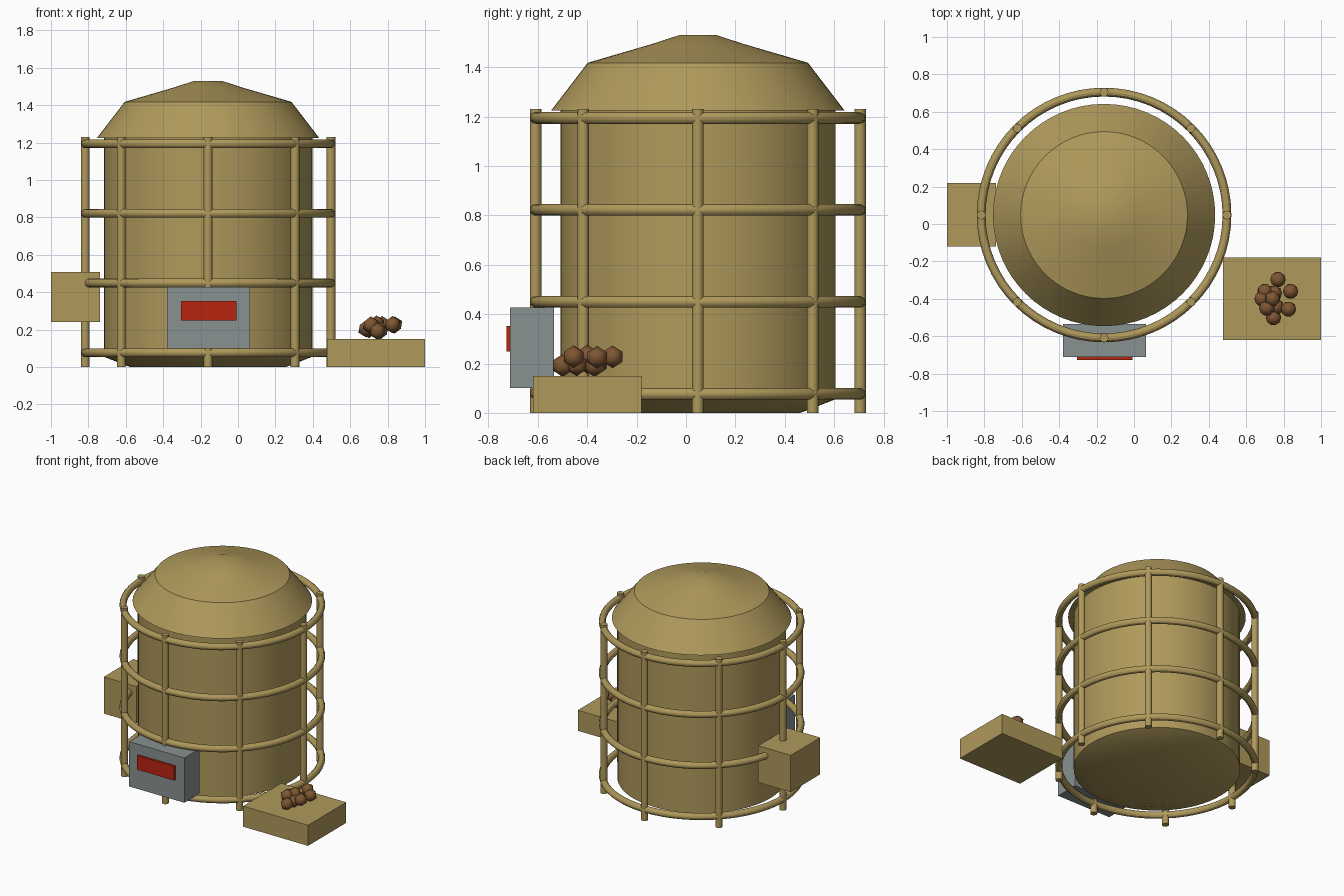
import bpy, bmesh, math
from mathutils import Matrix

if "Cube" in bpy.data.objects:
    bpy.data.objects.remove(bpy.data.objects["Cube"])

CX, CY = -0.16, 0.048      # tank axis
CAGE_R, TUBE_R = 0.657, 0.0235


def material(name, rgb):
    m = bpy.data.materials.new(name)
    m.diffuse_color = (*rgb, 1)
    m.use_nodes = True
    m.node_tree.nodes["Principled BSDF"].inputs["Base Color"].default_value = m.diffuse_color
    return m


TAN = material("tan_paint", (0.43, 0.32, 0.105))
GREY = material("grey_metal", (0.25, 0.285, 0.285))
RED = material("red_panel", (0.48, 0.018, 0.005))
BROWN = material("brown_ore", (0.21, 0.093, 0.033))


def finish(bm, name, mat, smooth=None):
    bmesh.ops.recalc_face_normals(bm, faces=bm.faces)
    mesh = bpy.data.meshes.new(name)
    bm.to_mesh(mesh)
    bm.free()
    mesh.materials.append(mat)
    ob = bpy.data.objects.new(name, mesh)
    bpy.context.collection.objects.link(ob)
    if smooth:
        bpy.ops.object.select_all(action='DESELECT')
        ob.select_set(True)
        bpy.context.view_layer.objects.active = ob
        bpy.ops.object.shade_smooth_by_angle(angle=math.radians(smooth))
    return ob


def box(name, mat, x, y, z):
    bm = bmesh.new()
    size = [b - a for a, b in (x, y, z)]
    mid = [(a + b) / 2 for a, b in (x, y, z)]
    bmesh.ops.create_cube(bm, size=1, matrix=Matrix.Translation(mid) @ Matrix.Diagonal((*size, 1)))
    return finish(bm, name, mat)


def lathe(name, mat, profile, segments, closed=False):
    """Turn (radius, z) points around the tank axis; open profiles get flat caps."""
    bm = bmesh.new()
    loops = []
    for r, z in profile:
        loops.append([bm.verts.new((CX + r * math.cos(math.tau * i / segments),
                                    CY + r * math.sin(math.tau * i / segments), z))
                      for i in range(segments)])
    pairs = list(zip(loops, loops[1:]))
    if closed:
        pairs.append((loops[-1], loops[0]))
    for a, b in pairs:
        for i in range(segments):
            j = (i + 1) % segments
            bm.faces.new((a[i], a[j], b[j], b[i]))
    if not closed:
        bm.faces.new(loops[0])
        bm.faces.new(loops[-1])
    return finish(bm, name, mat, 30)


# Tank with chamfered base, and its overhanging stepped roof
lathe("tank_body", TAN, [(0.415, 0), (0.557, 0.055), (0.557, 1.235)], 64)
lathe("tank_roof", TAN, [(0.594, 1.225), (0.446, 1.418), (0.186, 1.494), (0.075, 1.53)], 64)

# Cage hoops
for n in range(4):
    z = 0.077 + 0.3725 * n
    section = [(CAGE_R + TUBE_R * math.cos(math.tau * k / 12),
                z + TUBE_R * math.sin(math.tau * k / 12)) for k in range(12)]
    lathe(f"cage_hoop_{n + 1}", TAN, section, 64, closed=True)

# Cage posts
for n in range(8):
    a = math.tau * n / 8
    bm = bmesh.new()
    bmesh.ops.create_cone(bm, cap_ends=True, segments=16, radius1=TUBE_R, radius2=TUBE_R, depth=1.23,
                          matrix=Matrix.Translation((CX + CAGE_R * math.cos(a),
                                                     CY + CAGE_R * math.sin(a), 0.615)))
    finish(bm, f"cage_post_{n + 1}", TAN, 30)

# Boxes around the tank
box("side_box", TAN, (-1.0, -0.737), (-0.12, 0.22), (0.24, 0.508))
box("control_box", GREY, (-0.38, 0.065), (-0.712, -0.535), (0.10, 0.427))
box("control_panel", RED, (-0.305, -0.008), (-0.727, -0.70), (0.248, 0.352))
box("ore_tray", TAN, (0.475, 1.0), (-0.62, -0.18), (0.0, 0.15))

# Pile of ore lumps on the tray
lumps = [(0.77, -0.297, 0.227), (0.837, -0.36, 0.225), (0.70, -0.36, 0.20),
         (0.74, -0.40, 0.23), (0.685, -0.40, 0.205), (0.826, -0.455, 0.227),
         (0.746, -0.50, 0.192), (0.71, -0.45, 0.225), (0.762, -0.443, 0.195),
         (0.75, -0.37, 0.192)]
for n, p in enumerate(lumps):
    bm = bmesh.new()
    bmesh.ops.create_icosphere(bm, subdivisions=1, radius=0.046, matrix=Matrix.Translation(p))
    finish(bm, f"ore_lump_{n + 1}", BROWN, 60)
